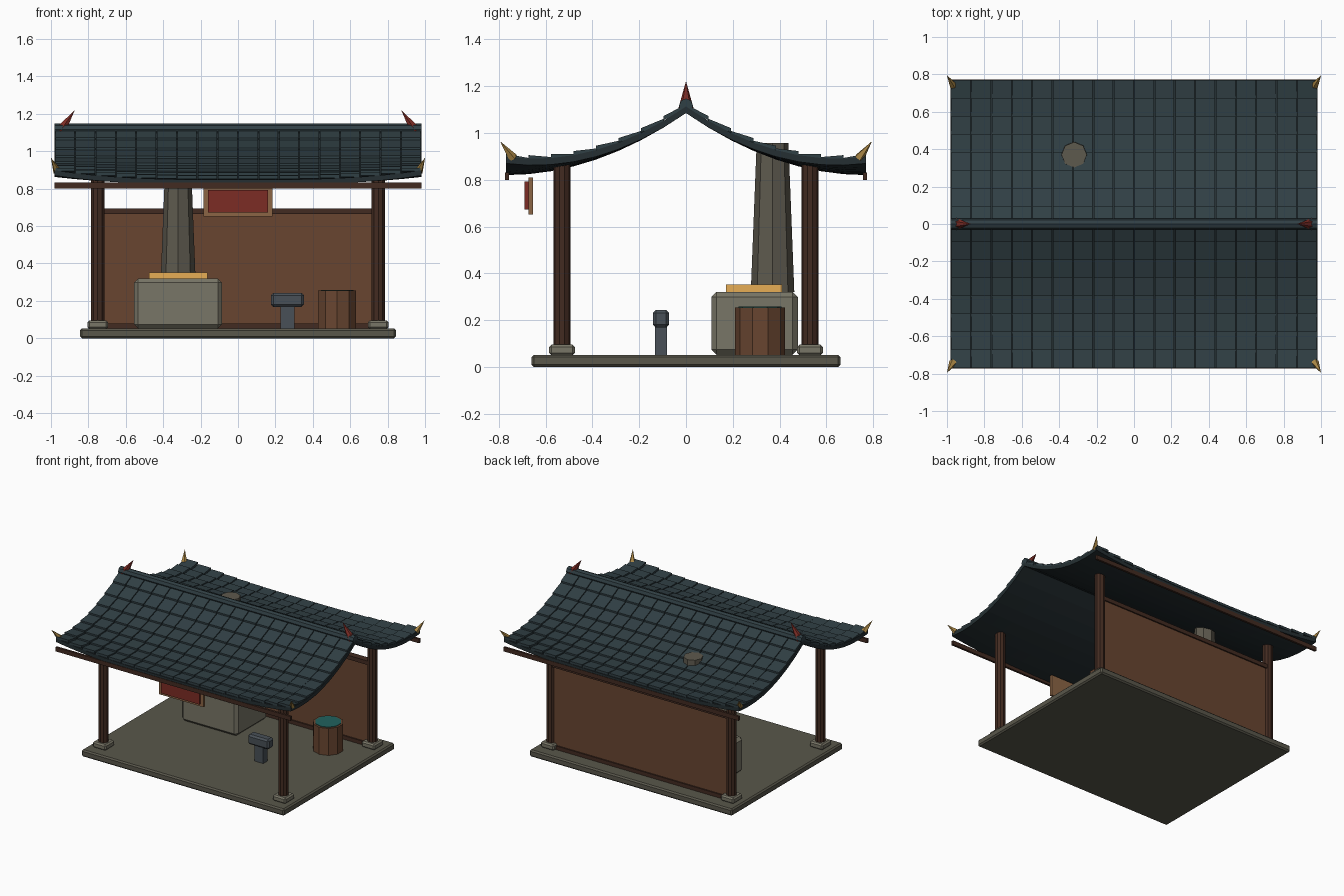
import bpy, bmesh, math
from mathutils import Vector, Matrix

if "Cube" in bpy.data.objects:
    bpy.data.objects.remove(bpy.data.objects["Cube"])


def mat(name, r, g, b):
    m = bpy.data.materials.new(name)
    m.diffuse_color = (r, g, b, 1)
    m.use_nodes = True
    m.node_tree.nodes["Principled BSDF"].inputs["Base Color"].default_value = m.diffuse_color
    return m


TILE = mat("tile", .030, .050, .058)
TILE_DARK = mat("tile_dark", .018, .028, .032)
POST = mat("post_wood", .055, .024, .015)
WOOD = mat("wall_wood", .14, .06, .03)
FRAME = mat("frame_wood", .26, .13, .06)
STONE = mat("stone", .19, .18, .135)
FLOOR = mat("floor_stone", .10, .095, .07)
FLUE = mat("flue_stone", .11, .10, .075)
RED = mat("red", .20, .025, .018)
GOLD = mat("gold", .40, .24, .06)
EMBER = mat("ember", .80, .42, .09)
IRON = mat("iron", .065, .08, .095)
WATER = mat("water", .015, .12, .11)


def finish(name, bm, material, bevel=0):
    bmesh.ops.recalc_face_normals(bm, faces=bm.faces)
    me = bpy.data.meshes.new(name)
    bm.to_mesh(me)
    bm.free()
    me.materials.append(material)
    ob = bpy.data.objects.new(name, me)
    bpy.context.collection.objects.link(ob)
    if bevel:
        mod = ob.modifiers.new("bevel", 'BEVEL')
        mod.width = bevel
        mod.segments = 1
    return ob


def box(name, x, y, z, material, bevel=0):
    """Box from (min, max) pairs."""
    bm = bmesh.new()
    size = [b - a for a, b in (x, y, z)]
    mid = [(a + b) / 2 for a, b in (x, y, z)]
    bmesh.ops.create_cube(bm, size=1, matrix=Matrix.Translation(mid) @ Matrix.Diagonal((*size, 1)))
    return finish(name, bm, material, bevel)


def cone(name, a, b, r1, r2, sides, material):
    """Cylinder or cone running from point a to point b."""
    a, b = Vector(a), Vector(b)
    rot = Vector((0, 0, 1)).rotation_difference(b - a).to_matrix().to_4x4()
    bm = bmesh.new()
    bmesh.ops.create_cone(bm, cap_ends=True, segments=sides, radius1=r1, radius2=r2,
                          depth=(b - a).length, matrix=Matrix.Translation((a + b) / 2) @ rot)
    return finish(name, bm, material)


# Floor, posts and their stone feet
box("floor", (-.845, .845), (-.66, .66), (0, .052), FLOOR, .01)
for sx in (-1, 1):
    for sy, side in ((-1, "front"), (1, "back")):
        tag = f"{side}_{'left' if sx < 0 else 'right'}"
        px, py = sx * .75, sy * .53
        box("post_foot_" + tag, (px - .055, px + .055), (py - .055, py + .055), (.05, .095), STONE, .01)
        cone("post_" + tag, (px, py, .09), (px, py, .87), .037, .037, 10, POST)

# Back wall with rails
box("back_wall", (-.74, .74), (.515, .545), (.055, .68), WOOD)
box("wall_top_rail", (-.74, .74), (.505, .555), (.665, .695), POST)
box("wall_bottom_rail", (-.74, .74), (.505, .555), (.052, .08), POST)

# Eave beams
for sy, side in ((-1, "front"), (1, "back")):
    box("eave_beam_" + side, (-.98, .98), (sy * .765 - .008, sy * .765 + .008), (.80, .832), POST)

# Hanging sign board, left blank
box("sign_frame", (-.185, .185), (-.674, -.655), (.652, .81), FRAME)
box("sign_panel", (-.16, .16), (-.69, -.672), (.672, .792), RED)

# Forge with embers and flue
box("forge", (-.556, -.086), (.108, .478), (.052, .32), STONE, .022)
box("embers", (-.476, -.162), (.172, .41), (.31, .352), EMBER)
cone("flue", (-.32, .37, .32), (-.32, .37, .957), .093, .068, 8, FLUE)

# Anvil
box("anvil_stem", (.228, .303), (-.132, -.082), (.05, .18), IRON)
box("anvil_head", (.176, .353), (-.142, -.072), (.168, .243), IRON, .013)

# Water barrel
cone("barrel", (.53, .317, .05), (.53, .317, .255), .107, .107, 10, WOOD)
cone("barrel_water", (.53, .317, .24), (.53, .317, .259), .092, .092, 10, WATER)

# Roof surface: sagging slope with lifted corners
HX, HY, COLS, ROWS = .98, .77, 18, 8


def roof_z(x, y):
    t = abs(y) / HY
    return .86 + .265 * (1 - t) ** 2 + .05 * t * t * abs(x / HX) ** 3


# Roof deck
bm = bmesh.new()
grid = [[bm.verts.new((x, y, roof_z(x, y) - .012))
         for y in (HY * j / ROWS for j in range(-ROWS, ROWS + 1))]
        for x in (-HX + 2 * HX * i / COLS for i in range(COLS + 1))]
for i in range(COLS):
    for j in range(2 * ROWS):
        bm.faces.new((grid[i][j], grid[i + 1][j], grid[i + 1][j + 1], grid[i][j + 1]))
ext = bmesh.ops.extrude_face_region(bm, geom=bm.faces[:], use_keep_orig=True)
for v in ext["geom"]:
    if isinstance(v, bmesh.types.BMVert):
        v.co.z -= .028
finish("roof_deck", bm, TILE_DARK)

# Roof tiles: each one tips up at its lower edge
for sy, side in ((-1, "front"), (1, "back")):
    bm = bmesh.new()
    for i in range(COLS):
        xc = -HX + (i + .5) * 2 * HX / COLS
        for j in range(ROWS):
            y0, y1 = HY * j / ROWS, HY * (j + 1) / ROWS
            ends = ((y0, roof_z(xc, y0) - .003), (y1, roof_z(xc, y1) + .009))
            v = [bm.verts.new((xc + dx, sy * y, z + dz))
                 for y, z in ends for dx, dz in ((-.0515, 0), (.0515, 0), (.0515, -.018), (-.0515, -.018))]
            bm.faces.new(v[:4])
            bm.faces.new(v[4:])
            for k in range(4):
                n = (k + 1) % 4
                bm.faces.new((v[k], v[n], v[n + 4], v[k + 4]))
    finish("roof_tiles_" + side, bm, TILE)

# Ridge cap and horns
cone("ridge_cap", (-.98, 0, 1.117), (.98, 0, 1.117), .03, .03, 8, TILE)
for sx, tag in ((-1, "left"), (1, "right")):
    cone("ridge_horn_" + tag, (sx * .95, 0, 1.107), (sx * .872, 0, 1.222), .032, 0, 6, RED)
    for sy, side in ((-1, "front"), (1, "back")):
        cone(f"corner_horn_{side}_{tag}", (sx * .967, sy * .74, .893), (sx, sy * .795, .965), .022, 0, 5, GOLD)
